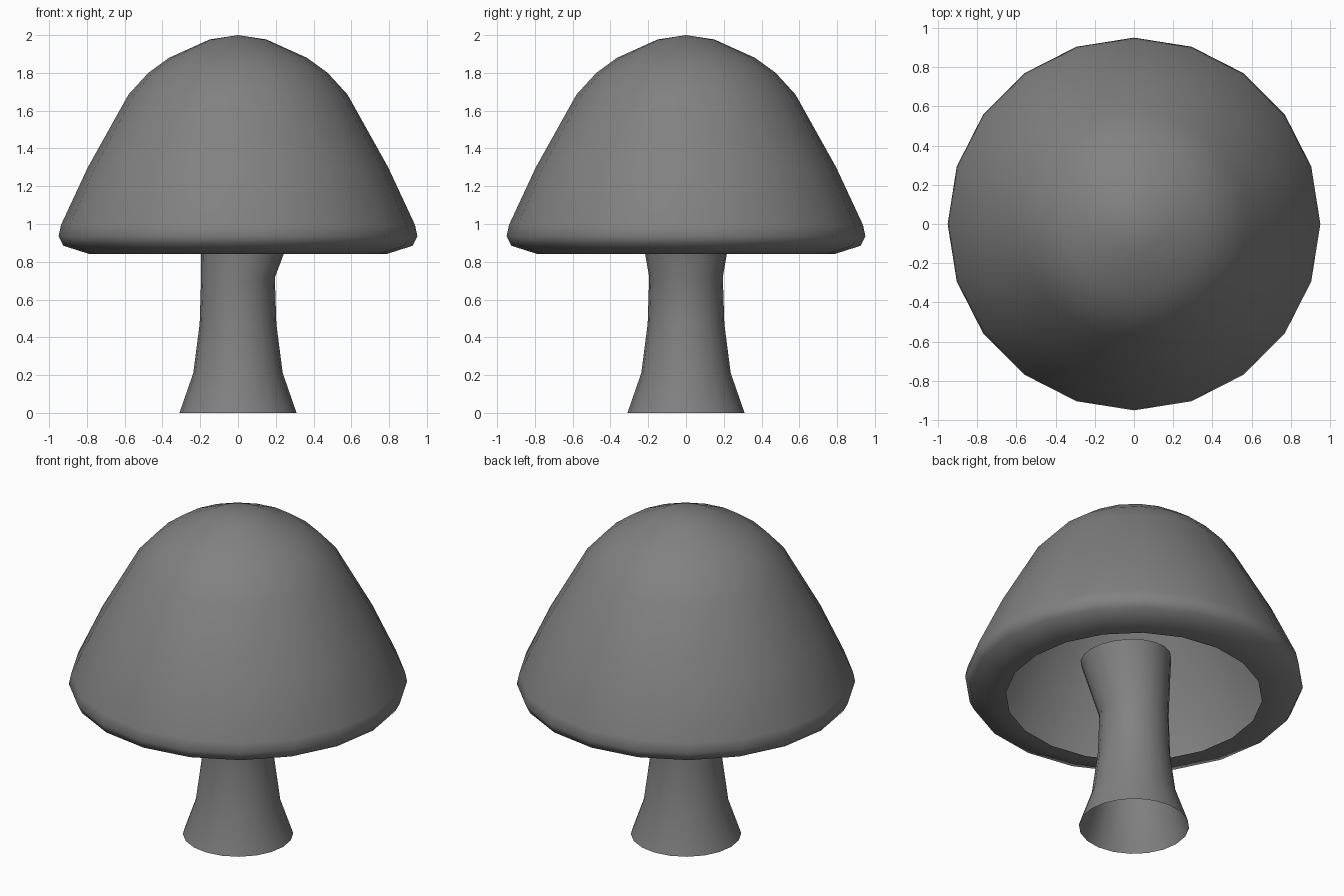
import bpy, bmesh, math

cube = bpy.data.objects.get("Cube")
if cube:
    bpy.data.objects.remove(cube, do_unlink=True)

GREY = (0.22, 0.22, 0.22, 1)
grey = bpy.data.materials.new("plain grey")
grey.use_nodes = True
grey.diffuse_color = GREY
grey.node_tree.nodes["Principled BSDF"].inputs["Base Color"].default_value = GREY
grey.node_tree.nodes["Principled BSDF"].inputs["Roughness"].default_value = 0.8


def lathe(name, rings, sides, apex=None):
    """Skin rings of (radius, height, x offset, tilt), bottom to top, with an optional tip."""
    bm = bmesh.new()
    loops = []
    for radius, z, shift, tilt in rings:
        loop = []
        for i in range(sides):
            a = math.tau * i / sides
            x = radius * math.cos(a)
            loop.append(bm.verts.new((x + shift, radius * math.sin(a), z - tilt * x)))
        loops.append(loop)
    for low, high in zip(loops, loops[1:]):
        for i in range(sides):
            j = (i + 1) % sides
            bm.faces.new((low[i], low[j], high[j], high[i]))
    if apex:
        tip = bm.verts.new((0, 0, apex))
        for i in range(sides):
            bm.faces.new((loops[-1][i], loops[-1][(i + 1) % sides], tip))
    for face in bm.faces:
        face.smooth = True
    mesh = bpy.data.meshes.new(name)
    bm.to_mesh(mesh)
    bm.free()
    mesh.materials.append(grey)
    obj = bpy.data.objects.new(name, mesh)
    bpy.context.collection.objects.link(obj)
    return obj


# Hollow cap: underside lip, rounded rim, sloping dome
cap_profile = [(0.72, 0.84), (0.79, 0.842), (0.925, 0.885), (0.95, 0.935),
               (0.937, 0.995), (0.795, 1.3), (0.58, 1.685), (0.475, 1.8),
               (0.365, 1.88), (0.15, 1.977)]
lathe("cap", [(r, z, 0, 0) for r, z in cap_profile], 20, apex=2.0)

# Open stem: flared foot, narrow middle, top leaning to one side
lathe("stem", [(0.31, 0, 0, 0), (0.237, 0.21, 0, 0), (0.203, 0.47, 0, 0),
               (0.195, 0.72, 0, 0.02), (0.255, 1.06, 0.06, 0.1)], 20)
